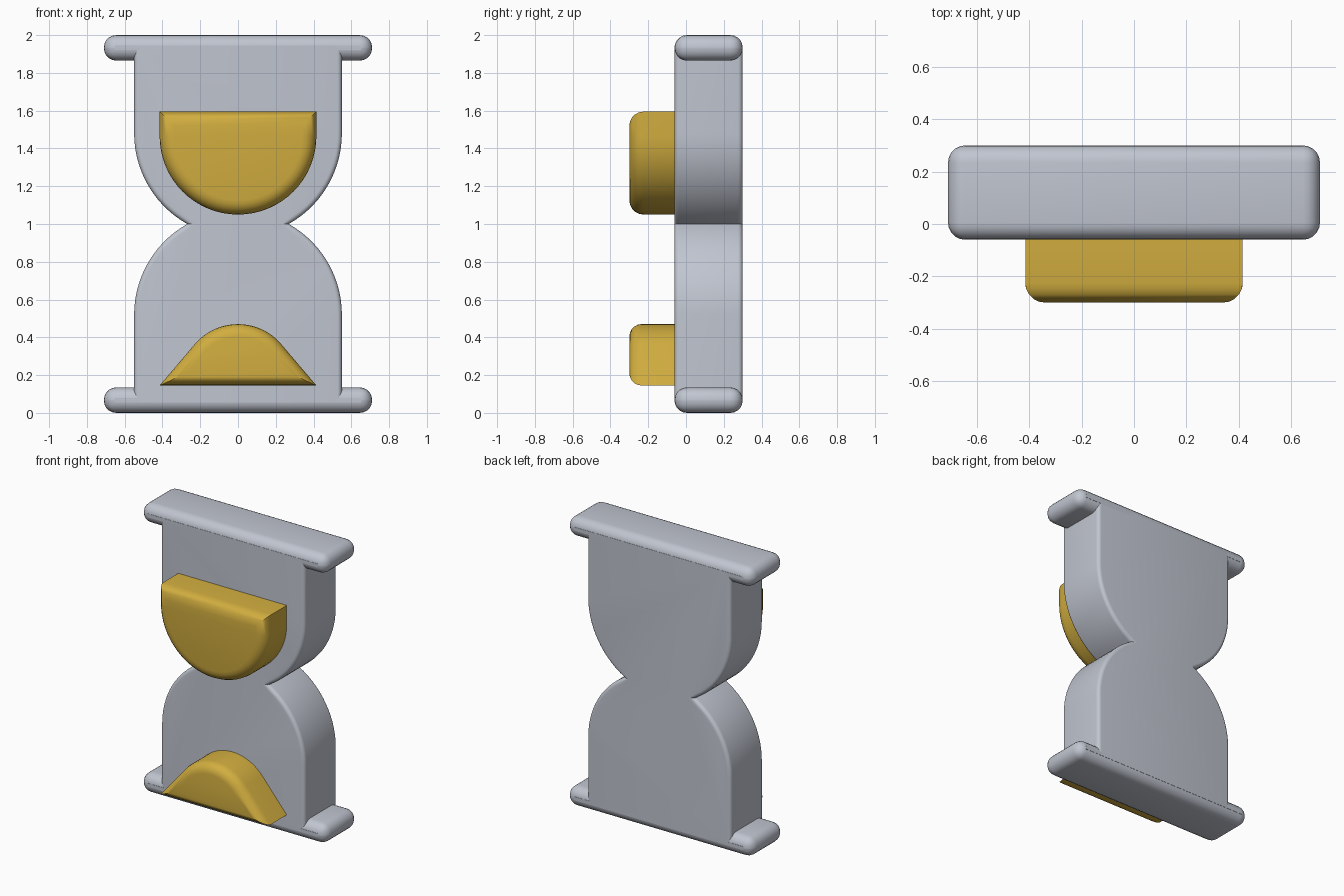
import bpy, bmesh, math

if "Cube" in bpy.data.objects:
    bpy.data.objects.remove(bpy.data.objects["Cube"])


def material(name, rgb):
    m = bpy.data.materials.new(name)
    m.diffuse_color = (*rgb, 1)
    m.use_nodes = True
    m.node_tree.nodes["Principled BSDF"].inputs["Base Color"].default_value = m.diffuse_color
    return m


SILVER = material("silver grey", (0.53, 0.56, 0.63))
GOLD = material("sand gold", (0.64, 0.42, 0.05))
FRONT, BACK = -0.06, 0.30


def arc(cx, cz, r, a0, a1, n):
    """Points on an arc, angles in degrees."""
    return [(cx + r * math.cos(math.radians(a0 + (a1 - a0) * i / n)),
             cz + r * math.sin(math.radians(a0 + (a1 - a0) * i / n)))
            for i in range(n + 1)]


def slab(name, outline, y0, y1, mat, radius, pick):
    """Extrude an x-z outline along y and round the edges chosen by pick."""
    bm = bmesh.new()
    face = bm.faces.new([bm.verts.new((x, y0, z)) for x, z in outline])
    ext = bmesh.ops.extrude_face_region(bm, geom=[face])["geom"]
    for v in ext:
        if isinstance(v, bmesh.types.BMVert):
            v.co.y = y1
    bmesh.ops.recalc_face_normals(bm, faces=bm.faces[:])
    edges = [e for e in bm.edges if pick(e.verts[0].co, e.verts[1].co)]
    if edges:
        bmesh.ops.bevel(bm, geom=edges, offset=radius, segments=5, profile=0.5,
                        affect='EDGES', clamp_overlap=True)
    bmesh.ops.recalc_face_normals(bm, faces=bm.faces[:])
    me = bpy.data.meshes.new(name)
    bm.to_mesh(me)
    bm.free()
    me.materials.append(mat)
    ob = bpy.data.objects.new(name, me)
    bpy.context.collection.objects.link(ob)
    bpy.ops.object.select_all(action='DESELECT')
    ob.select_set(True)
    bpy.context.view_layer.objects.active = ob
    bpy.ops.object.shade_smooth_by_angle(angle=math.radians(40))
    return ob


def box(x, z0, z1):
    return [(-x, z0), (x, z0), (x, z1), (-x, z1)]


# Glass body: two mirrored bulbs meeting at a creased neck
R, CZ = 0.55, 0.52
neck = math.degrees(math.asin((1 - CZ) / R))
lower = [(R, 0.055)] + arc(0, CZ, R, 0, neck, 14)
right = lower + [(x, 2 - z) for x, z in reversed(lower[:-1])]
outline = right + [(-x, z) for x, z in reversed(right)]
slab("glass_body", outline, FRONT, BACK, SILVER, 0.05,
     lambda a, b: abs(a.y - b.y) < 1e-4 and abs(a.x - b.x) < 1)

# End caps with a thin flush strip on their front and back
for name, z0, strip in (("bottom_cap", 0.0, 0.055), ("top_cap", 1.865, 1.92)):
    slab(name, box(0.71, z0, z0 + 0.135), FRONT, BACK, SILVER, 0.065,
         lambda a, b: True)
    slab(name + "_strip", box(0.65, strip, strip + 0.025), FRONT, BACK, SILVER,
         0, lambda a, b: False)


# Sand: only the front rim is rounded
def front_rim(a, b):
    return a.y < -0.29 and b.y < -0.29


slab("upper_sand", [(-0.415, 1.595)] + arc(0, 1.465, 0.415, 180, 360, 32)
     + [(0.415, 1.595)], -0.30, -0.05, GOLD, 0.075, front_rim)
slab("lower_sand", [(0.415, 0.145)] + arc(0, 0.17, 0.30, 40.7, 139.3, 18)
     + [(-0.415, 0.145)], -0.30, -0.05, GOLD, 0.065, front_rim)
